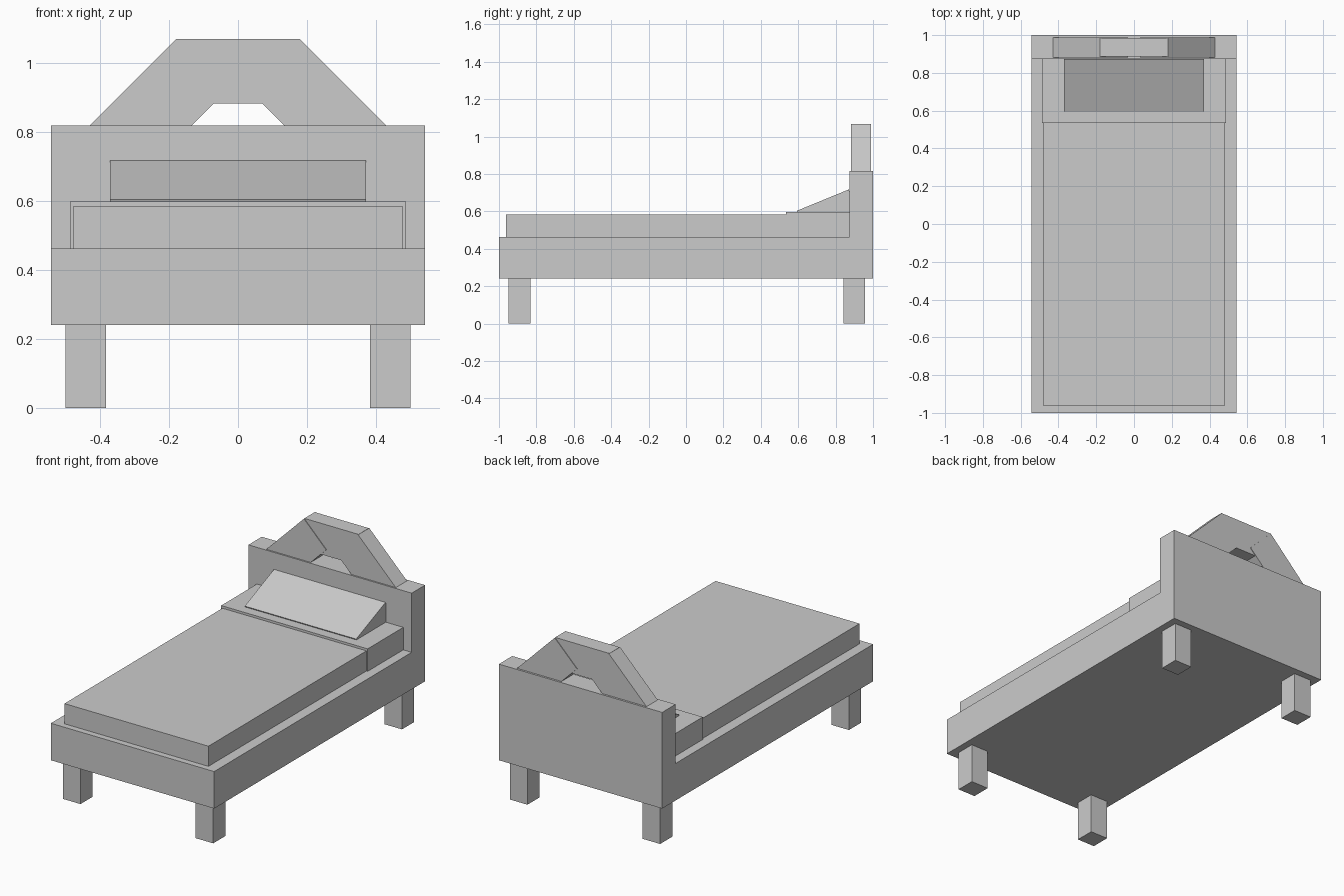
import bpy, bmesh, math
from mathutils import Matrix, Vector

if "Cube" in bpy.data.objects:
    bpy.data.objects.remove(bpy.data.objects["Cube"])

grey = bpy.data.materials.new("plain_grey")
grey.diffuse_color = (0.6, 0.6, 0.6, 1)
grey.use_nodes = True
grey.node_tree.nodes["Principled BSDF"].inputs["Base Color"].default_value = grey.diffuse_color


def finish(name, bm):
    bmesh.ops.recalc_face_normals(bm, faces=bm.faces[:])
    mesh = bpy.data.meshes.new(name)
    bm.to_mesh(mesh)
    bm.free()
    mesh.materials.append(grey)
    obj = bpy.data.objects.new(name, mesh)
    bpy.context.collection.objects.link(obj)
    return obj


def box(name, x, y, z):
    """Box from (min, max) ranges."""
    bm = bmesh.new()
    size = [r[1] - r[0] for r in (x, y, z)]
    mid = Vector([(r[0] + r[1]) / 2 for r in (x, y, z)])
    bmesh.ops.create_cube(bm, size=1, matrix=Matrix.Translation(mid) @ Matrix.Diagonal((*size, 1)))
    return finish(name, bm)


def prism(name, profile, axis, low, high):
    """Extrude a 2D profile along x (profile is y, z) or y (profile is x, z)."""
    bm = bmesh.new()
    place = (lambda a, b: (low, a, b)) if axis == "x" else (lambda a, b: (a, low, b))
    face = bm.faces.new([bm.verts.new(place(a, b)) for a, b in profile])
    ext = bmesh.ops.extrude_face_region(bm, geom=[face])
    step = Vector((high - low, 0, 0)) if axis == "x" else Vector((0, high - low, 0))
    bmesh.ops.translate(bm, vec=step, verts=[v for v in ext["geom"] if isinstance(v, bmesh.types.BMVert)])
    return finish(name, bm)


# L-shaped bed frame with the headboard
prism("frame_and_headboard",
      [(-1, 0.24), (1, 0.24), (1, 0.817), (0.873, 0.817), (0.873, 0.462), (-1, 0.462)],
      "x", -0.542, 0.542)

# four square legs
for side, x in (("left", (-0.499, -0.382)), ("right", (0.382, 0.499))):
    for end, y in (("front", (-0.948, -0.832)), ("back", (0.842, 0.958))):
        box(f"{end}_{side}_leg", x, y, (0, 0.24))

# mattress and the slightly larger sheet fold at the head
box("mattress", (-0.478, 0.478), (-0.963, 0.873), (0.462, 0.583))
box("head_sheet", (-0.486, 0.486), (0.535, 0.873), (0.462, 0.597))

# tilted pillow, its lower part sunk into the bed and headboard
tilt, thick = math.atan2(0.114, 0.278), 0.125
drop = (thick * math.sin(tilt), -thick * math.cos(tilt))
front, back = (0.592, 0.603), (0.87, 0.717)
prism("pillow",
      [front, back, (back[0] + drop[0], back[1] + drop[1]), (front[0] + drop[0], front[1] + drop[1])],
      "x", -0.37, 0.37)

# headboard arch: two slanted bars meeting a slightly thinner top bar
for side, s in (("left", -1), ("right", 1)):
    prism(f"{side}_arch_bar",
          [(s * 0.43, 0.817), (s * 0.18, 1.067), (s * 0.0325, 0.9195), (s * 0.135, 0.817)],
          "y", 0.882, 0.988)
box("top_arch_bar", (-0.18, 0.18), (0.886, 0.984), (0.882, 1.068))
